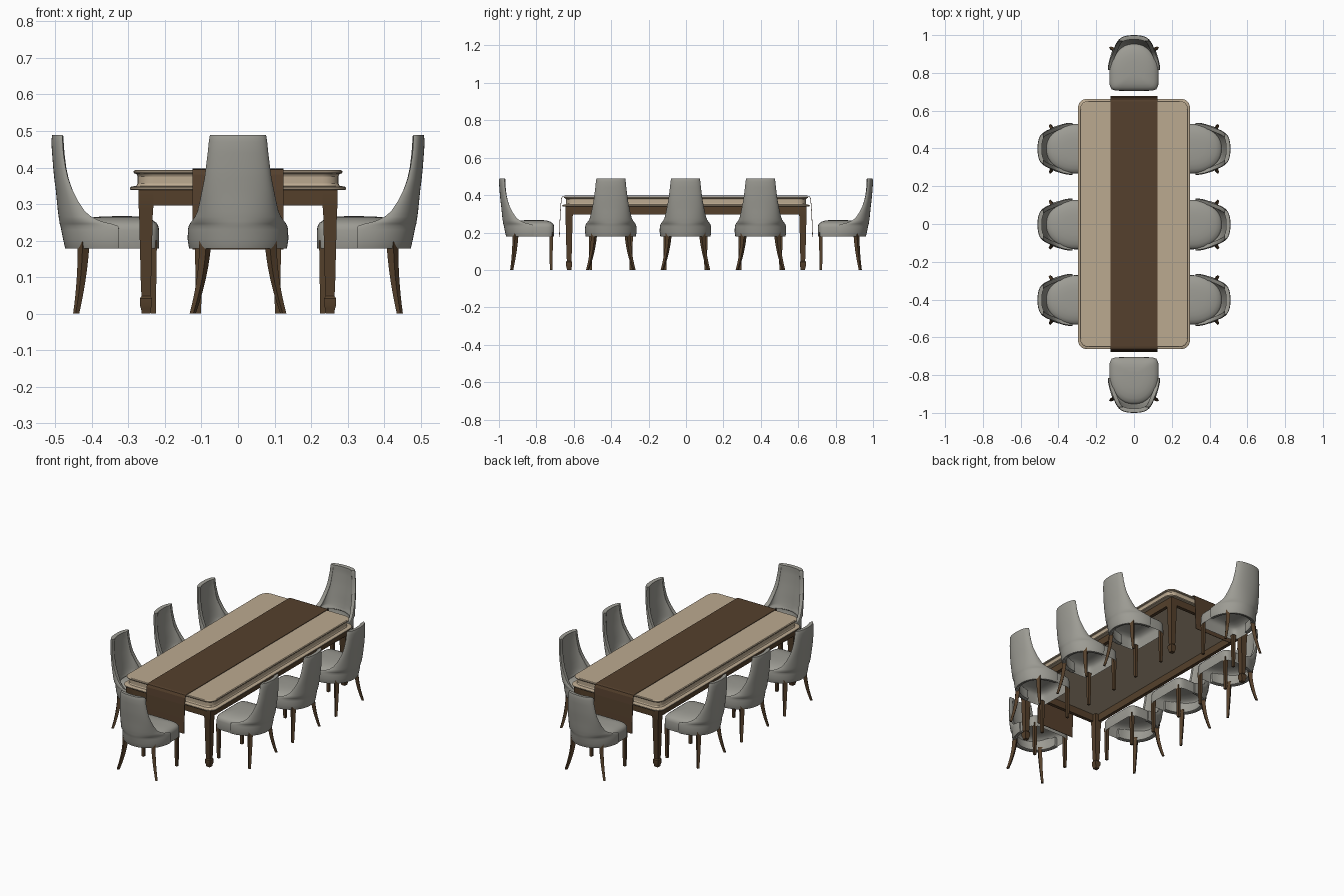
import bpy, math
from mathutils import Matrix

if "Cube" in bpy.data.objects:
    bpy.data.objects.remove(bpy.data.objects["Cube"])


def material(name, rgb):
    m = bpy.data.materials.new(name)
    m.diffuse_color = (*rgb, 1)
    m.use_nodes = True
    m.node_tree.nodes["Principled BSDF"].inputs["Base Color"].default_value = m.diffuse_color
    return m


GREY = material("grey upholstery", (0.335, 0.33, 0.295))
CREAM = material("cream table top", (0.50, 0.40, 0.28))
WOOD = material("brown wood", (0.09, 0.051, 0.024))
CLOTH = material("brown runner cloth", (0.09, 0.051, 0.026))


def add(name, mesh, matrix=None):
    ob = bpy.data.objects.new(name, mesh)
    bpy.context.collection.objects.link(ob)
    if matrix:
        ob.matrix_world = matrix
    return ob


def loft(name, rings, mat, closed=True, angle=35, bottom=True):
    """Skin a list of equal-length rings; closed rings get flat end caps."""
    n = len(rings[0])
    verts = [p for r in rings for p in r]
    faces = []
    for i in range(len(rings) - 1):
        for j in range(n if closed else n - 1):
            k = (j + 1) % n
            faces.append((i * n + j, i * n + k, (i + 1) * n + k, (i + 1) * n + j))
    caps = 0
    if closed:
        faces.append(tuple(range((len(rings) - 1) * n, len(rings) * n)))
        if bottom:
            faces.append(tuple(reversed(range(n))))
    me = bpy.data.meshes.new(name)
    me.from_pydata(verts, [], faces)
    me.materials.append(mat)
    smooth(me, angle)
    return me


def smooth(me, angle):
    me.shade_smooth()
    me.set_sharp_from_angle(angle=math.radians(angle))


def square(cx, cy, z, h, turn=0):
    pts = []
    for k in range(4):
        a = turn + math.pi / 4 + k * math.pi / 2
        pts.append((cx + h * math.sqrt(2) * math.cos(a), cy + h * math.sqrt(2) * math.sin(a), z))
    return pts


def rounded_rect(hx, hy, r, z, steps=6):
    pts = []
    for q, (sx, sy) in enumerate(((1, 1), (-1, 1), (-1, -1), (1, -1))):
        for s in range(steps + 1):
            a = (q + s / steps) * math.pi / 2
            pts.append((sx * (hx - r) + r * math.cos(a), sy * (hy - r) + r * math.sin(a), z))
    return pts


def box(name, x0, x1, y0, y1, z0, z1, mat):
    rings = [[(x0, y0, z), (x1, y0, z), (x1, y1, z), (x0, y1, z)] for z in (z0, z1)]
    return add(name, loft(name, rings, mat))


def spow(v, e):
    return math.copysign(abs(v) ** e, v)


# ---- table top: moulded edge, wider at the bottom lip
edge = [(0.294, 0.338), (0.296, 0.341), (0.296, 0.345), (0.292, 0.348), (0.278, 0.350),
        (0.275, 0.356), (0.275, 0.376), (0.278, 0.382), (0.284, 0.384), (0.286, 0.387),
        (0.286, 0.390), (0.282, 0.393)]
add("table_top", loft("table_top", [rounded_rect(x, x + 0.366, 0.045, z) for x, z in edge], CREAM, angle=25))

# ---- apron frame and table legs
for s, side in ((-1, "left"), (1, "right")):
    a, b = sorted((s * 0.272, s * 0.252))
    box("apron_" + side, a, b, -0.645, 0.645, 0.296, 0.339, WOOD)
for s, side in ((-1, "front"), (1, "back")):
    a, b = sorted((s * 0.645, s * 0.625))
    box("apron_" + side, -0.252, 0.252, a, b, 0.296, 0.339, WOOD)
leg = [(0, 0.0115), (0.014, 0.0135), (0.022, 0.0165), (0.042, 0.0165), (0.048, 0.012),
       (0.056, 0.012), (0.062, 0.0135), (0.285, 0.019), (0.292, 0.0205), (0.337, 0.0205)]
leg_mesh = loft("table_leg", [square(0, 0, z, h) for z, h in leg], WOOD)
for sx in (-1, 1):
    for sy in (-1, 1):
        add("table_leg", leg_mesh, Matrix.Translation((sx * 0.252, sy * 0.625, 0)))

# ---- table runner draped over both ends
half = [(0.677, 0.176), (0.674, 0.26), (0.670, 0.34), (0.666, 0.38), (0.660, 0.393), (0.648, 0.3955)]
path = [(-y, z) for y, z in half] + half[::-1]
runner = add("table_runner", loft("table_runner", [[(-0.125, y, z), (0.125, y, z)] for y, z in path],
                                  CLOTH, closed=False))
mod = runner.modifiers.new("thickness", "SOLIDIFY")
mod.thickness = 0.003
mod.offset = 0
runner.data.shade_flat()

# ---- chair shell: U-shaped sections (height, half width, back depth, wing edge depth)
sections = [(0.178, 0.134, 0.038, 0.185), (0.205, 0.138, 0.032, 0.185), (0.230, 0.137, 0.027, 0.185),
            (0.240, 0.135, 0.025, 0.183), (0.246, 0.132, 0.023, 0.165), (0.253, 0.127, 0.022, 0.136),
            (0.265, 0.118, 0.020, 0.110), (0.280, 0.111, 0.018, 0.092), (0.310, 0.104, 0.015, 0.072),
            (0.340, 0.098, 0.012, 0.057), (0.370, 0.092, 0.008, 0.046), (0.400, 0.088, 0.005, 0.039),
            (0.440, 0.083, 0.002, 0.033), (0.470, 0.080, 0.000, 0.031), (0.489, 0.077, 0.002, 0.030)]
rings = []
for i, (z, w, db, df) in enumerate(sections):
    ring = []
    for j in range(33):
        t = (j / 32 - 0.5) * math.pi
        ring.append((w * spow(math.sin(t), 0.95), df - (df - db) * abs(math.cos(t)) ** 0.95, z))
    rings.append(ring)
shell = add("chair_back_shell", loft("shell_sheet", rings, GREY, closed=False))
mod = shell.modifiers.new("thickness", "SOLIDIFY")
mod.thickness = 0.021
mod.offset = -1
mod = shell.modifiers.new("soft rim", "BEVEL")
mod.width = 0.006
mod.segments = 3
mod.limit_method = "ANGLE"
mod.angle_limit = math.radians(50)
shell_mesh = bpy.data.meshes.new_from_object(shell.evaluated_get(bpy.context.evaluated_depsgraph_get()))
smooth(shell_mesh, 40)
bpy.data.objects.remove(shell)

# ---- chair seat: half ellipse at the back, squared front, domed top, open below
rings = []
for z, s in ((0.178, 0.99), (0.182, 1), (0.228, 1), (0.240, 0.98), (0.249, 0.92), (0.257, 0.80),
             (0.263, 0.62), (0.266, 0.40), (0.267, 0.15)):
    ring = []
    for k in range(48):
        c, n = math.cos(k * math.pi / 24), math.sin(k * math.pi / 24)
        if n < 0:
            x, y = 0.131 * spow(c, 0.9), 0.155 * n
        else:
            x, y = 0.131 * spow(c, 0.25), 0.095 * spow(n, 0.4)
        ring.append((s * x, 0.2 + s * y, z))
    rings.append(ring)
seat_mesh = loft("chair_seat", rings, GREY, angle=50, bottom=False)


# ---- chair legs: straight tapered front, curved splayed rear
def front_leg(s):
    return loft("chair_front_leg", [square(s * 0.108, 0.279, z, h) for z, h in ((0, 0.007), (0.2, 0.010))], WOOD)


def rear_leg(s):
    rings = []
    for k in range(9):
        f = k / 8
        out = (1 - f) ** 1.8
        rings.append(square(s * (0.090 + 0.034 * out), 0.088 - 0.020 * out, 0.2 * f,
                            0.006 + 0.006 * f, s * math.pi / 5))
    return loft("chair_rear_leg", rings, WOOD)


parts = [("chair_back_shell", shell_mesh), ("chair_seat", seat_mesh)]
for s, side in ((-1, "left"), (1, "right")):
    parts += [("chair_front_leg_" + side, front_leg(s)), ("chair_rear_leg_" + side, rear_leg(s))]

# ---- eight chairs around the table
places = [(0, -1, 0), (0, 1, math.pi)]
for y in (-0.402, -0.003, 0.398):
    places += [(-0.511, y, -math.pi / 2), (0.511, y, math.pi / 2)]
for x, y, turn in places:
    m = Matrix.Translation((x, y, 0)) @ Matrix.Rotation(turn, 4, "Z")
    for name, mesh in parts:
        add(name, mesh, m)
